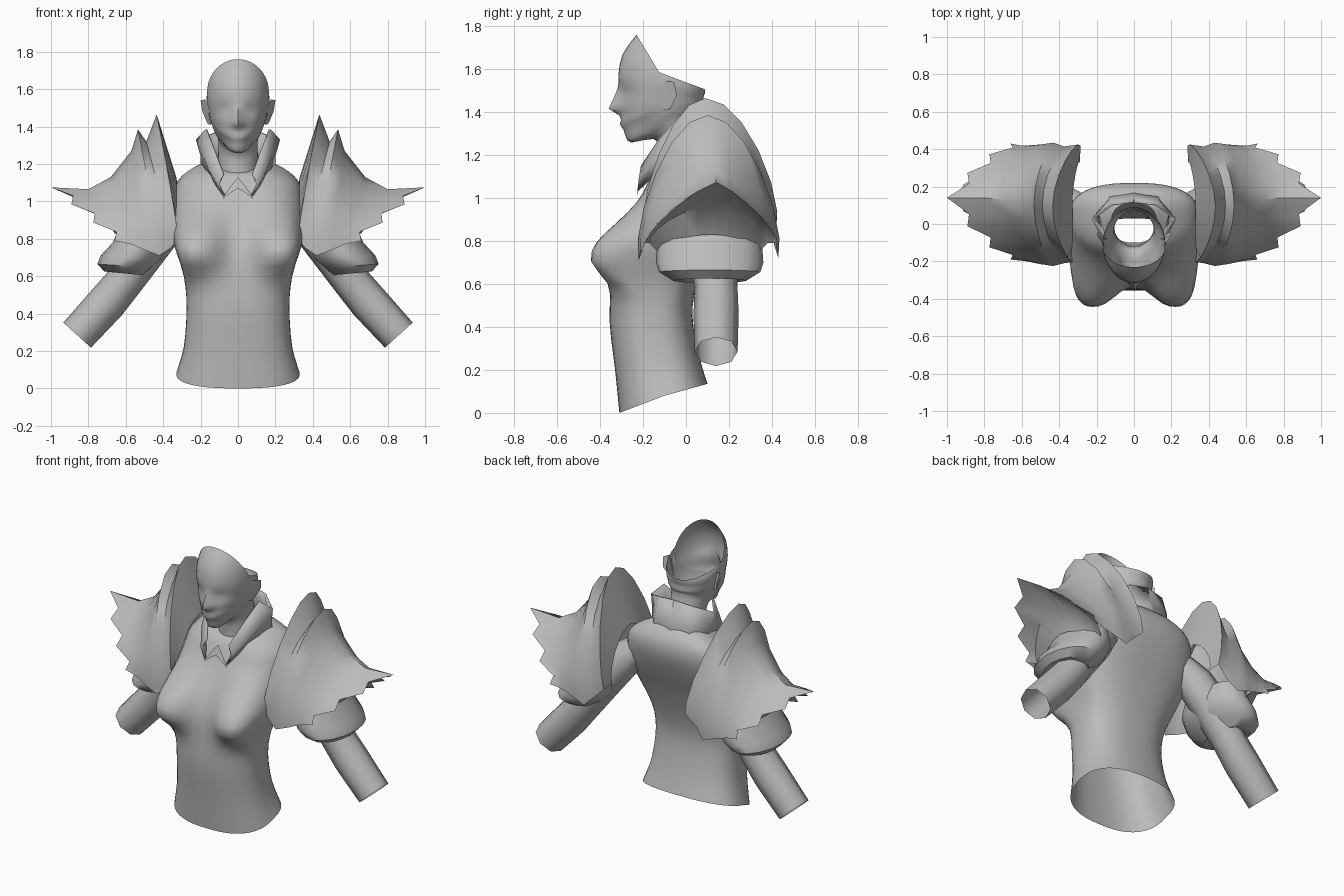
import bpy, bmesh, math
from mathutils import Vector

grey = bpy.data.materials.new("plain_grey")
grey.diffuse_color = (0.5, 0.5, 0.5, 1)


def finish(name, rows, closed=False, mirror=False, thick=0, angle=50):
    """Skin rows of points into a sheet or tube."""
    bm = bmesh.new()
    vs = [[bm.verts.new(p) for p in r] for r in rows]
    n = len(rows[0])
    for a, b in zip(vs, vs[1:]):
        for j in range(n if closed else n - 1):
            k = (j + 1) % n
            bm.faces.new((a[j], a[k], b[k], b[j]))
    bmesh.ops.remove_doubles(bm, verts=bm.verts, dist=1e-4)
    bmesh.ops.recalc_face_normals(bm, faces=bm.faces)
    me = bpy.data.meshes.new(name)
    bm.to_mesh(me)
    bm.free()
    ob = bpy.data.objects.new(name, me)
    bpy.context.collection.objects.link(ob)
    me.materials.append(grey)
    if thick:
        ob.modifiers.new("thickness", 'SOLIDIFY').thickness = thick
    if mirror:
        ob.modifiers.new("mirror", 'MIRROR')
    bpy.context.view_layer.objects.active = ob
    ob.select_set(True)
    bpy.ops.object.shade_smooth_by_angle(angle=math.radians(angle))
    ob.select_set(False)
    return ob


def smooth_keys(keys, sub):
    """Catmull-Rom interpolation between key rings."""
    out = []
    for i in range(len(keys) - 1):
        k = [keys[max(0, min(len(keys) - 1, i + d))] for d in (-1, 0, 1, 2)]
        for s in range(sub):
            t = s / sub
            out.append([b + .5 * t * (c - a + t * (2 * a - 5 * b + 4 * c - d + t * (3 * (b - c) + d - a)))
                        for a, b, c, d in zip(*k)])
    return out + [keys[-1]]


def ring(key, n, sq=1.0):
    """Body ring from front (y, z), side (x, y, z) and back (y, z); sq < 1 squares it."""
    fy, fz, sx, sy, sz, by, bz = key
    pts = []
    for j in range(n):
        t = 2 * math.pi * j / n
        c, s = math.cos(t), math.sin(t)
        ey, ez = (fy, fz) if c > 0 else (by, bz)
        w = abs(c) ** sq if abs(c) > 1e-6 else 0
        x = math.copysign(abs(s) ** sq, s) if abs(s) > 1e-6 else 0
        pts.append(Vector((sx * x, sy + (ey - sy) * w, sz + (ez - sz) * w)))
    return pts


def gauss(d, s):
    return math.exp(-d * d / (2 * s * s))


# Torso: open tube from hem to neck base, with bust bulges
torso = [ring(k, 48, .8) for k in smooth_keys([
    (-.31, 0, .33, -.1, .08, .10, .135),
    (-.33, .2, .29, -.13, .22, .06, .27),
    (-.355, .42, .275, -.15, .43, .03, .45),
    (-.345, .6, .29, -.13, .6, .05, .6),
    (-.31, .75, .345, -.06, .78, .11, .78),
    (-.265, .88, .36, .02, .9, .17, .92),
    (-.2, 1.02, .345, .05, 1.03, .215, 1.05),
    (-.17, 1.09, .32, .06, 1.11, .215, 1.14),
    (-.14, 1.14, .24, .05, 1.175, .18, 1.2),
    (-.1, 1.16, .12, .01, 1.22, .11, 1.26)], 3)]
for r in torso:
    for p in r:
        if p.y < -.04:
            s = .085 if p.z < .72 else .125
            g = math.exp(-(abs(abs(p.x) - .22) / .145) ** 2.6) * gauss(p.z - .72, s)
            p.y += (-.445 - p.y) * g * min(1, (-.04 - p.y) / .14)
finish("torso", torso, closed=True, angle=80)

# Neck and face: one open-topped shell
head = [ring(k, 40) for k in smooth_keys([
    (-.12, 1.1, .11, 0, 1.15, .09, 1.2),
    (-.12, 1.22, .105, -.02, 1.28, .08, 1.33),
    (-.15, 1.275, .108, -.04, 1.35, .07, 1.38),
    (-.255, 1.258, .118, -.07, 1.37, .07, 1.40),
    (-.28, 1.285, .13, -.08, 1.39, .07, 1.41),
    (-.29, 1.315, .138, -.085, 1.41, .075, 1.42),
    (-.308, 1.345, .145, -.09, 1.43, .08, 1.43),
    (-.304, 1.385, .15, -.09, 1.45, .08, 1.44),
    (-.308, 1.415, .153, -.09, 1.465, .08, 1.45),
    (-.308, 1.46, .157, -.09, 1.485, .08, 1.46),
    (-.31, 1.51, .163, -.095, 1.51, .082, 1.47),
    (-.315, 1.57, .167, -.1, 1.54, .085, 1.48),
    (-.295, 1.67, .167, -.11, 1.565, .088, 1.49),
    (-.23, 1.76, .165, -.125, 1.585, .09, 1.505)], 2)]
for r in head:
    for p in r:
        # taper of the jaw
        if p.y < -.1:
            p.x *= 1 - .24 * gauss(p.z - 1.3, .06) * min(1, (-.1 - p.y) / .08)
        if p.y < -.2:
            # nose ridge and eye sockets
            ramp = max(0, min((p.z - 1.38) / .035, (1.53 - p.z) / .115, 1))
            p.y -= .052 * ramp * gauss(p.x, .018)
            p.y += .012 * gauss(abs(p.x) - .065, .03) * gauss(p.z - 1.49, .022)
            # parting of the lips
            p.y += .006 * gauss(p.x, .03) * gauss(p.z - 1.36, .008)
finish("head", head, closed=True, angle=60)

# Ears
finish("ear", [
    [(.155, -.12, 1.53), (.156, -.125, 1.47), (.143, -.11, 1.41)],
    [(.178, -.09, 1.545), (.168, -.09, 1.48), (.155, -.085, 1.41)],
    [(.2, -.055, 1.54), (.19, -.042, 1.48), (.165, -.07, 1.42)],
    [(.16, -.08, 1.53), (.15, -.08, 1.47), (.14, -.08, 1.41)]], mirror=True)

# Collar: flared stand with a pointed corner on each side, broad back panel
low = [(.08, -.225, 1.03), (.13, -.15, 1.10), (.17, -.05, 1.13), (.2, .07, 1.11), (.14, .17, 1.10), (0, .195, 1.10)]
mid = [(.11, -.22, 1.09), (.16, -.14, 1.18), (.19, -.04, 1.25), (.2, .055, 1.24), (.125, .14, 1.25), (0, .158, 1.25)]
top = [(.08, -.21, 1.15), (.13, -.13, 1.27), (.175, -.03, 1.385), (.225, .03, 1.33), (.12, .11, 1.37), (0, .125, 1.385)]
finish("collar", [low, mid, top], mirror=True, thick=.012)

# Pointed throat flap
finish("throat_flap", [[(0, -.2, 1.13), (.04, -.215, 1.08), (.08, -.225, 1.02)],
                       [(0, -.222, 1.07), (.04, -.225, 1.045), (.08, -.228, 1.015)]], mirror=True)

# Arms: eight-sided open tubes
path = [(.27, .08, 1.0, .08), (.36, .1, .91, .11), (.45, .12, .80, .115), (.6, .14, .58, .1),
        (.7, .14, .46, .105), (.86, .14, .285, .1)]
u = Vector((.74, 0, .67))
finish("arm", [[Vector((x, y, z)) + r * (math.cos(a) * u + math.sin(a) * Vector((0, 1, 0)))
                for a in [i * math.pi / 4 for i in range(8)]] for x, y, z, r in path],
       closed=True, mirror=True)


def arch(front, peak, back, cut=0, lin=0, q=6):
    """Arch over the shoulder; lin makes it a wedge, cut pulls in every second point."""
    pts = []
    for j in range(-q, q + 1):
        end = front if j < 0 else back
        f = abs(j) / q
        c, s = max(0, math.cos(f * math.pi / 2)), math.sin(f * math.pi / 2)
        wx = (1 - lin) * c ** 1.7 + lin * (1 - f)
        wz = (1 - lin) * c ** 1.45 + lin * (1 - f)
        wy = (1 - lin) * s + lin * f ** .75
        wy *= 1 + .12 * f * math.sin(math.pi * f)
        pts.append((end[0] + (peak[0] - end[0]) * wx - (cut if j % 2 else 0),
                    peak[1] + (end[1] - peak[1]) * wy,
                    end[2] + (peak[2] - end[2]) * wz))
    return pts


# Shoulder guard: inner wall, raised rim, second ridge, sweeping plate, spiked edge, underside
finish("shoulder_guard", [
    arch((.33, -.14, .80), (.33, .09, 1.13), (.29, .33, .85)),
    arch((.32, -.20, .80), (.435, .09, 1.465), (.285, .42, .85)),
    arch((.36, -.205, .75), (.49, .10, 1.32), (.36, .41, .78)),
    arch((.42, -.22, .71), (.535, .10, 1.385), (.42, .43, .72)),
    arch((.50, -.215, .74), (.57, .11, 1.27), (.50, .425, .75), lin=.2),
    arch((.57, -.20, .77), (.68, .13, 1.13), (.57, .42, .77), lin=.4),
    arch((.61, -.195, .78), (.80, .14, 1.065), (.61, .42, .78), lin=.6),
    arch((.66, -.19, .79), (1.0, .14, 1.075), (.66, .43, .79), cut=.065, lin=.9),
    arch((.58, -.17, .79), (.74, .13, .97), (.58, .38, .79), lin=.3),
    arch((.53, -.13, .75), (.66, .12, .83), (.53, .34, .75))], mirror=True, angle=45)

# Sleeve cuff: bell with a rolled rim under the guard
cuff = [(.51, .86, .12, .22), (.52, .77, .15, .245), (.57, .70, .165, .25), (.605, .655, .147, .235),
        (.61, .615, .105, .17), (.59, .63, .06, .10)]
finish("sleeve_cuff", [[(x + hx * math.cos(a), .11 + hy * math.sin(a), z + .01 * math.cos(a))
                        for a in [i * math.pi / 8 for i in range(16)]] for x, z, hx, hy in cuff],
       closed=True, mirror=True)
